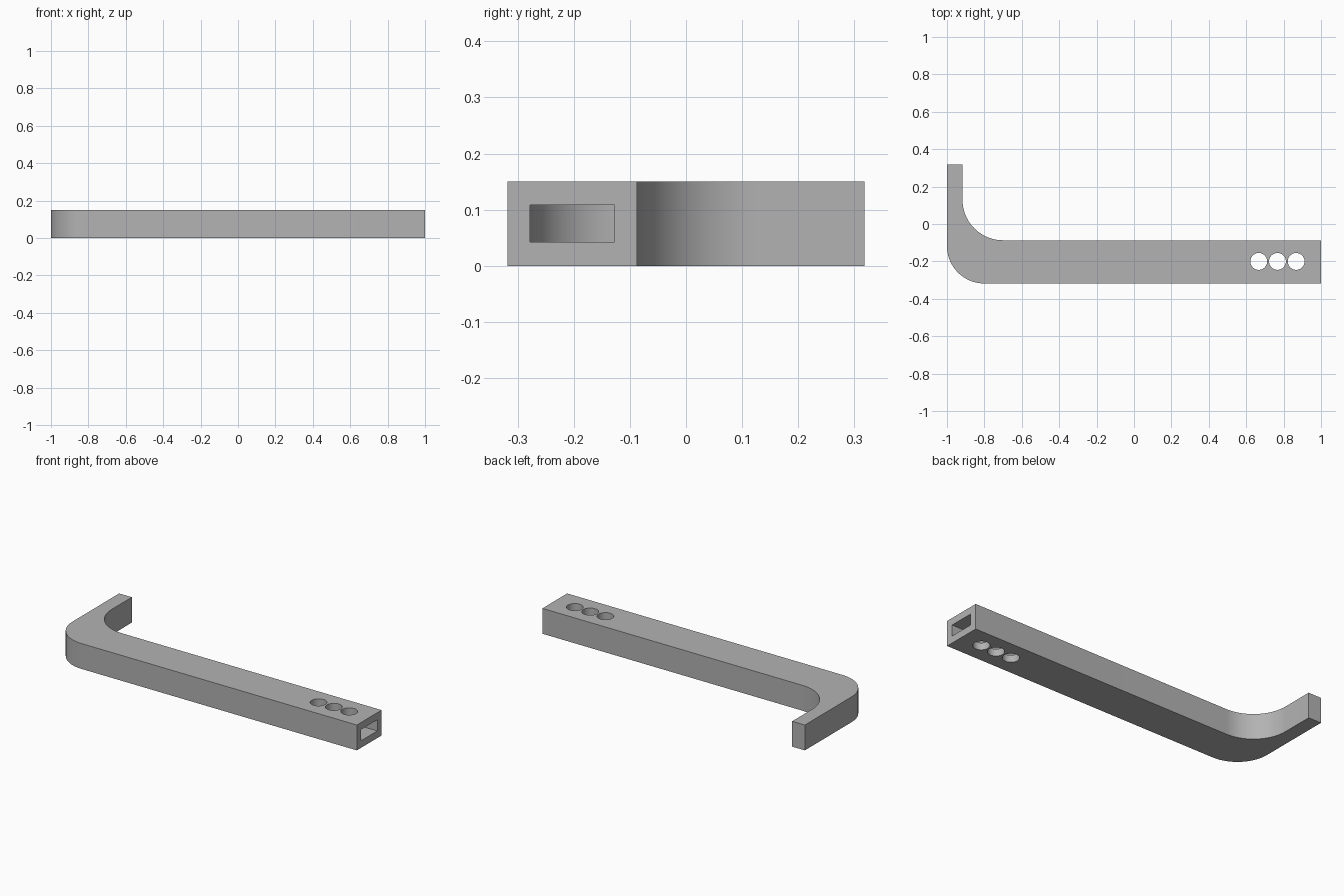
import bpy, bmesh
from math import sin, cos, radians
from mathutils import Vector

if "Cube" in bpy.data.objects:
    bpy.data.objects.remove(bpy.data.objects["Cube"], do_unlink=True)

HEIGHT = 0.15
FRONT, BACK = -0.318, -0.087     # long bar sides
WALL = 0.04                      # wall thickness around the slot
OUTER = Vector((-0.8, -0.118))   # centre of the outside bend
INNER = Vector((-0.7, 0.13))     # centre of the inside bend
R_OUT, R_IN = 0.2, 0.217

grey = bpy.data.materials.new("plain grey")
grey.use_nodes = True
colour = (0.45, 0.45, 0.45, 1)
grey.diffuse_color = colour
grey.node_tree.nodes["Principled BSDF"].inputs["Base Color"].default_value = colour


def arc(centre, radius, start, end, steps=24):
    angles = [radians(start + (end - start) * i / steps) for i in range(steps + 1)]
    return [(centre.x + radius * cos(a), centre.y + radius * sin(a)) for a in angles]


def prism(name, outline, bottom, top):
    """Extrude a flat outline upwards into a solid."""
    bm = bmesh.new()
    face = bm.faces.new([bm.verts.new((x, y, bottom)) for x, y in outline])
    lifted = bmesh.ops.extrude_face_region(bm, geom=[face])["geom"]
    bmesh.ops.translate(bm, vec=(0, 0, top - bottom),
                        verts=[v for v in lifted if isinstance(v, bmesh.types.BMVert)])
    bmesh.ops.recalc_face_normals(bm, faces=bm.faces)
    mesh = bpy.data.meshes.new(name)
    bm.to_mesh(mesh)
    bm.free()
    mesh.materials.append(grey)
    obj = bpy.data.objects.new(name, mesh)
    bpy.context.collection.objects.link(obj)
    return obj


def cut(target, cutter):
    mod = target.modifiers.new(cutter.name, 'BOOLEAN')
    mod.operation = 'DIFFERENCE'
    mod.solver = 'EXACT'
    mod.object = cutter
    bpy.ops.object.modifier_apply(modifier=mod.name)
    bpy.data.objects.remove(cutter, do_unlink=True)


# Bent bar with its short arm
arm_x, arm_end = INNER.x - R_IN, 0.318
bar = prism("bent_bar",
            [(1, FRONT), (1, BACK)] + arc(INNER, R_IN, 270, 180)
            + [(arm_x, arm_end), (-1, arm_end)] + arc(OUTER, R_OUT, 180, 270),
            0, HEIGHT)
bpy.context.view_layer.objects.active = bar
bar.select_set(True)

# Slot running along the bar and tapering out in the bend
cut(bar, prism("slot_cutter",
               [(1.1, FRONT + WALL), (1.1, BACK - WALL)]
               + arc(INNER, R_IN + WALL, 270, 190)
               + arc(OUTER, R_OUT - WALL, 180, 270),
               0.042, 0.108))

# Three round holes through the top and bottom walls
for i in range(3):
    centre = Vector((0.667 + 0.1 * i, -0.2))
    cut(bar, prism("hole_cutter", arc(centre, 0.045, 0, 352.5, 47), -0.1, HEIGHT + 0.1))

bpy.ops.object.shade_smooth_by_angle(angle=radians(30))
